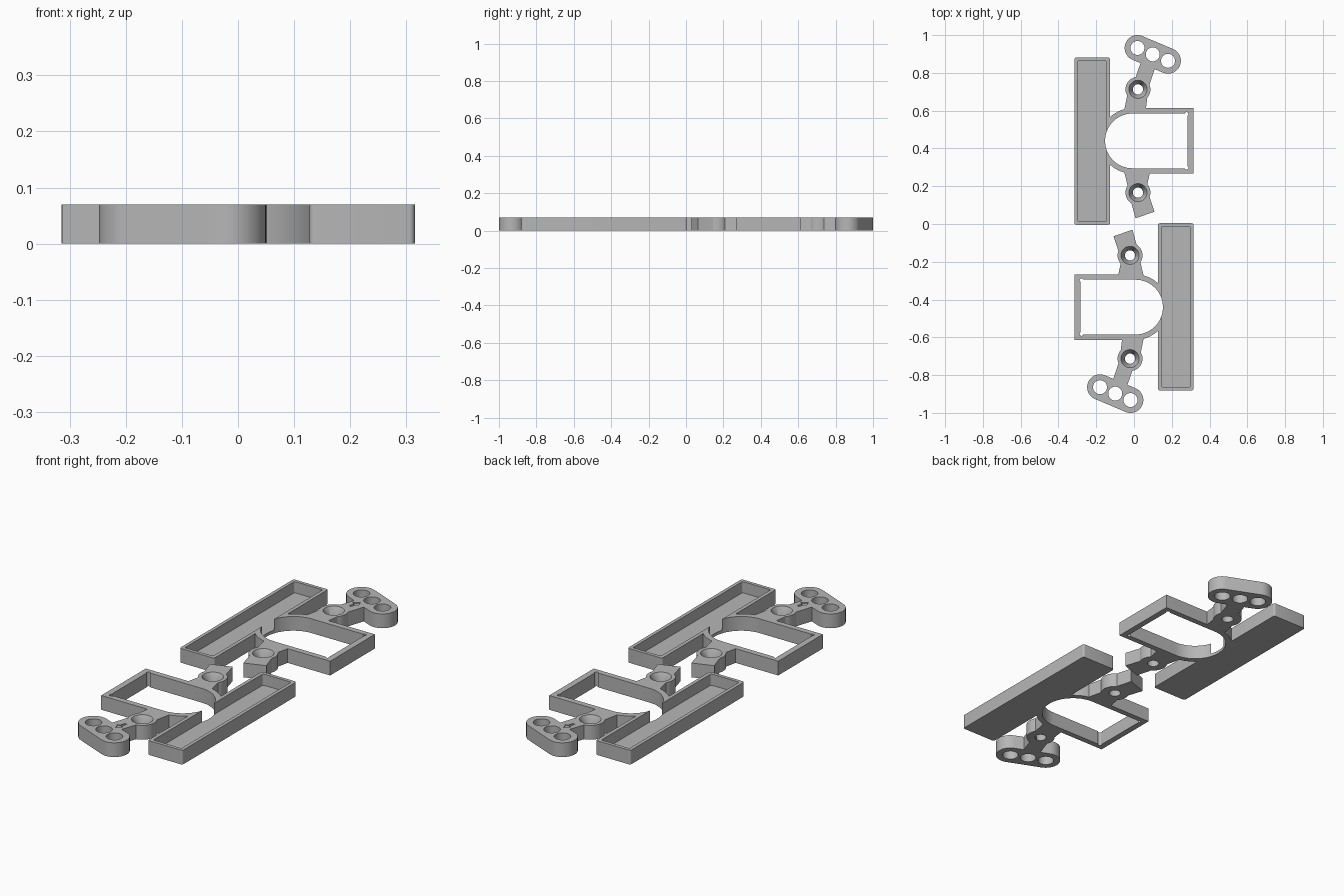
import bpy
import bmesh
from math import sin, cos, pi
from mathutils import Matrix, Vector

cube = bpy.data.objects.get("Cube")
if cube:
    bpy.data.objects.remove(cube, do_unlink=True)

H = 0.07          # plate thickness
SEG = 64

grey = bpy.data.materials.new("plain grey")
grey.use_nodes = True
grey.diffuse_color = (0.47, 0.47, 0.47, 1)
grey.node_tree.nodes["Principled BSDF"].inputs["Base Color"].default_value = (0.47, 0.47, 0.47, 1)


def add_object(name, bm):
    bmesh.ops.recalc_face_normals(bm, faces=bm.faces)
    mesh = bpy.data.meshes.new(name)
    bm.to_mesh(mesh)
    bm.free()
    mesh.materials.append(grey)
    ob = bpy.data.objects.new(name, mesh)
    bpy.context.collection.objects.link(ob)
    return ob


def prism(name, points, z0=0.0, z1=H):
    bm = bmesh.new()
    face = bm.faces.new([bm.verts.new((x, y, z0)) for x, y in points])
    top = bmesh.ops.extrude_face_region(bm, geom=[face])["geom"]
    bmesh.ops.translate(bm, vec=(0, 0, z1 - z0),
                        verts=[v for v in top if isinstance(v, bmesh.types.BMVert)])
    return add_object(name, bm)


def cone(name, c, r0, r1, z0, z1):
    bm = bmesh.new()
    bmesh.ops.create_cone(bm, cap_ends=True, segments=SEG, radius1=r0, radius2=r1, depth=z1 - z0,
                          matrix=Matrix.Translation((c[0], c[1], (z0 + z1) / 2)))
    return add_object(name, bm)


def arc(c, r, a0, a1, n=32):
    return [(c[0] + r * cos(a0 + (a1 - a0) * i / n), c[1] + r * sin(a0 + (a1 - a0) * i / n))
            for i in range(n + 1)]


def rounded_rect(x0, x1, y0, y1, r):
    corners = [(x1 - r, y1 - r), (x0 + r, y1 - r), (x0 + r, y0 + r), (x1 - r, y0 + r)]
    return [p for i, c in enumerate(corners) for p in arc(c, r, i * pi / 2, (i + 1) * pi / 2, 5)]


def combine(ob, tools, operation):
    for tool in tools:
        tool.hide_render = True
        mod = ob.modifiers.new("combine", "BOOLEAN")
        mod.operation, mod.solver, mod.object = operation, "EXACT", tool
    bpy.context.view_layer.update()
    graph = bpy.context.evaluated_depsgraph_get()
    mesh = bpy.data.meshes.new_from_object(ob.evaluated_get(graph))
    ob.modifiers.clear()
    ob.data = mesh
    for tool in tools:
        bpy.data.objects.remove(tool, do_unlink=True)


# Arched window: half circle on the left, square on the right
centre = (-0.008, 0.444)


def arch(r, right):
    return arc(centre, r, pi / 2, 3 * pi / 2, 48) + [(right, centre[1] - r), (right, centre[1] + r)]


def window():
    return prism("window_cutter", arch(0.145, 0.284), -0.02, H + 0.02)


# Long shallow tray, its wall opened where the window meets it
tray = prism("tray", rounded_rect(-0.315, -0.127, 0, 0.885, 0.01))
pocket = prism("pocket_cutter", rounded_rect(-0.298, -0.145, 0.017, 0.868, 0.008), 0.015, H + 0.02)
combine(tray, [pocket, window()], "DIFFERENCE")

# Frame with two slanted arms, screw bosses and a three-hole bar
frame = prism("frame", arch(0.173, 0.314))
screws = [(0.021, 0.717), (0.021, 0.17)]
bar_a, bar_b = Vector((0.0185, 0.936)), Vector((0.18, 0.868))
side = (bar_b - bar_a).angle_signed(Vector((1, 0)))
bar = arc(bar_b, 0.068, side - pi / 2, side + pi / 2) + arc(bar_a, 0.068, side + pi / 2, side + 3 * pi / 2)
upper_arm = [(-0.055, 0.59), (0.06, 0.59), (0.07, 0.67), (0.082, 0.74), (0.125, 0.87),
             (0.05, 0.90), (0, 0.757), (-0.035, 0.69)]
lower_arm = [(-0.055, 0.295), (-0.035, 0.21), (-0.01, 0.10), (0.008, 0.034),
             (0.108, 0.069), (0.085, 0.14), (0.07, 0.21), (0.088, 0.295)]
combine(frame, [prism("upper_arm", upper_arm), prism("lower_arm", lower_arm), prism("bar", bar)]
        + [cone("boss", c, 0.066, 0.066, 0, H) for c in screws], "UNION")

# Countersunk screw holes, bar holes and corner reliefs
cutters = [window(), prism("tray_side_cutter", rounded_rect(-0.4, -0.127, -0.1, 1, 0.01), -0.02, H + 0.02)]
for c in screws:
    cutters += [cone("screw_cutter", c, 0.027, 0.027, -0.02, H + 0.02),
                cone("sink_cutter", c, 0.0269, 0.0505, 0.03, H + 0.005)]
for t in (0, 0.5, 1):
    cutters.append(cone("bar_hole_cutter", bar_a.lerp(bar_b, t), 0.037, 0.037, -0.02, H + 0.02))
for s in (-1, 1):
    cutters.append(cone("relief_cutter", (0.278, centre[1] + s * 0.142), 0.01, 0.01, -0.02, H + 0.02))

# Shallow direction arrow on the upper arm
along = Vector((0.3, 1)).normalized()
across = Vector((along.y, -along.x))
outline = [(-.03, -.006), (0, -.006), (0, -.02), (.03, 0), (0, .02), (0, .006), (-.03, .006)]
arrow = [Vector((0.061, 0.827)) + along * u + across * v for u, v in outline]
cutters.append(prism("arrow_cutter", arrow, H - 0.004, H + 0.02))
combine(frame, cutters, "DIFFERENCE")

# Shade, centre, and repeat the pair turned half way round
for ob in (tray, frame):
    ob.data.transform(Matrix.Translation((0, -0.004, 0)))
    bpy.ops.object.select_all(action="DESELECT")
    ob.select_set(True)
    bpy.context.view_layer.objects.active = ob
    bpy.ops.object.shade_smooth_by_angle(angle=0.5)
    twin = ob.copy()
    twin.name = "second_" + ob.name
    twin.rotation_euler.z = pi
    bpy.context.collection.objects.link(twin)
